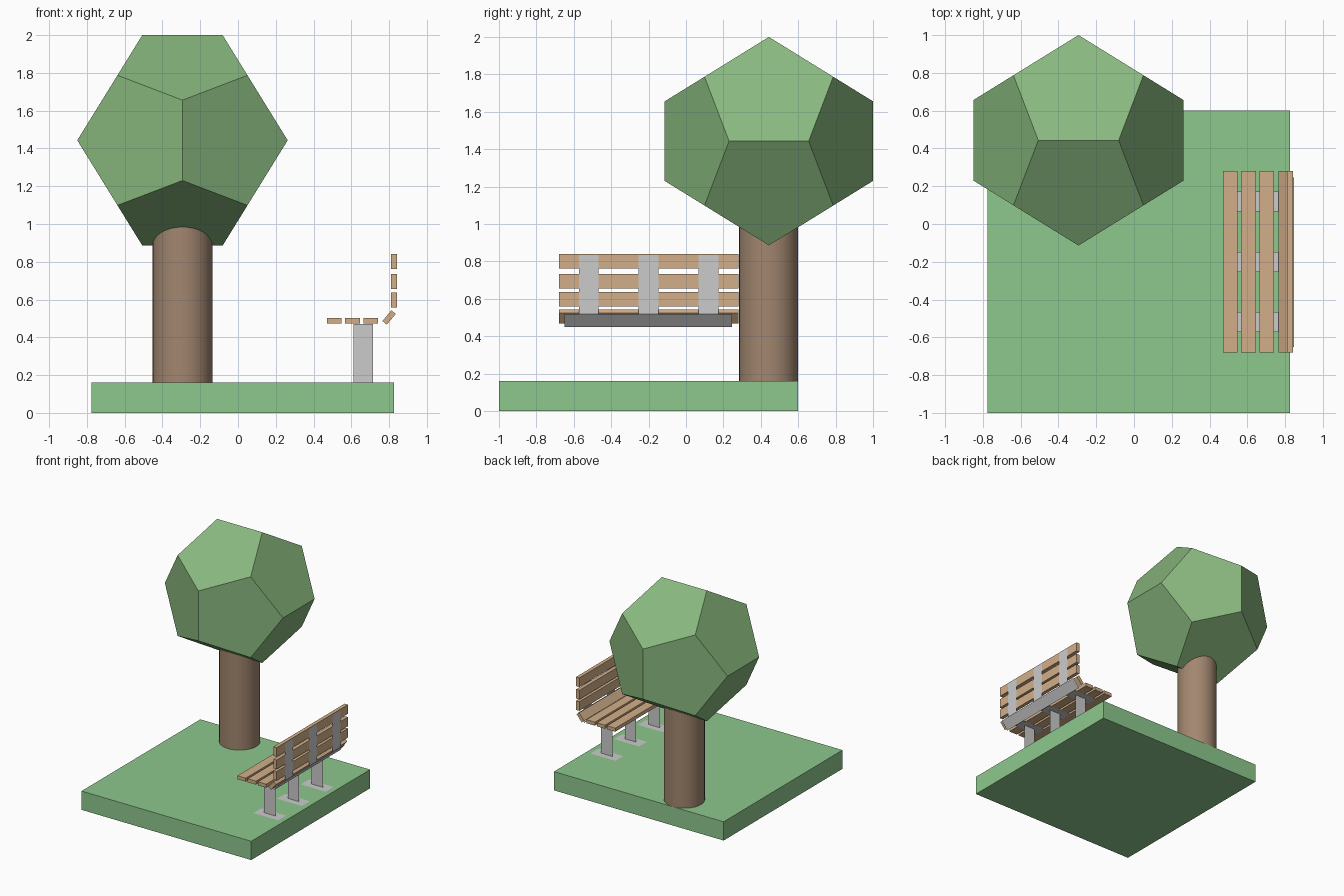
import bpy, bmesh, math
from mathutils import Vector

if "Cube" in bpy.data.objects:
    bpy.data.objects.remove(bpy.data.objects["Cube"])


def material(name, rgb):
    m = bpy.data.materials.new(name)
    m.diffuse_color = (*rgb, 1)
    m.use_nodes = True
    m.node_tree.nodes["Principled BSDF"].inputs["Base Color"].default_value = m.diffuse_color
    return m


GRASS = material("grass", (0.27, 0.58, 0.27))
LEAF = material("leaf", (0.25, 0.48, 0.21))
BARK = material("bark", (0.36, 0.24, 0.16))
WOOD = material("wood", (0.65, 0.43, 0.25))


def finish(name, bm, mat=None):
    me = bpy.data.meshes.new(name)
    bm.to_mesh(me)
    bm.free()
    ob = bpy.data.objects.new(name, me)
    bpy.context.collection.objects.link(ob)
    if mat:
        me.materials.append(mat)
    return ob


def box(name, lo, hi, mat=None):
    lo, hi = Vector(lo), Vector(hi)
    bm = bmesh.new()
    bmesh.ops.create_cube(bm, size=1)
    for v in bm.verts:
        v.co = Vector(a * b for a, b in zip(v.co, hi - lo))
    ob = finish(name, bm, mat)
    ob.location = (lo + hi) / 2
    return ob


def sheet(name, corners):
    bm = bmesh.new()
    bm.faces.new([bm.verts.new(c) for c in corners])
    return finish(name, bm)


# Lawn slab
box("lawn", (-0.775, -1, 0), (0.825, 0.6, 0.16), GRASS)

# Tree trunk
TX, TY = -0.294, 0.442
bpy.ops.mesh.primitive_cylinder_add(vertices=32, radius=0.158, depth=0.84, location=(TX, TY, 0.58))
trunk = bpy.context.object
trunk.name = "trunk"
trunk.data.materials.append(BARK)
bpy.ops.object.shade_smooth_by_angle(angle=math.radians(30))

# Dodecahedron foliage: hull of its corner points, coplanar triangles merged
phi = (1 + math.sqrt(5)) / 2
bm = bmesh.new()
signs = (-1, 1)
points = [(a, b, c) for a in signs for b in signs for c in signs]
for a in signs:
    for b in signs:
        p, q = a / phi, b * phi
        points += [(p, 0, q), (0, q, p), (q, p, 0)]
for p in points:
    bm.verts.new(Vector(p) * 0.557 / phi)
bmesh.ops.convex_hull(bm, input=bm.verts)
bmesh.ops.dissolve_limit(bm, angle_limit=math.radians(2), verts=bm.verts, edges=bm.edges)
bmesh.ops.recalc_face_normals(bm, faces=bm.faces)
foliage = finish("foliage", bm, LEAF)
foliage.location = (TX, 0.443, 1.443)

# Bench slats
Y0, Y1 = -0.68, 0.28
for i in range(3):
    x = 0.471 + i * 0.0965
    box(f"seat_slat_{i + 1}", (x, Y0, 0.472), (x + 0.078, Y1, 0.502), WOOD)
for i, z in enumerate((0.559, 0.656, 0.762)):
    box(f"back_slat_{i + 1}", (0.81, Y0, z), (0.841, Y1, z + 0.078), WOOD)
corner = box("corner_slat", (0.764, Y0, 0.489), (0.838, Y1, 0.519), WOOD)
corner.location = (0.8, -0.2, 0.505)
corner.rotation_euler.y = math.radians(-50)

# Thin metal frame: three legs with foot plates, seat straps and back straps
XB = 0.846
for i, y in enumerate((-0.52, -0.2, 0.12)):
    a, b = y - 0.053, y + 0.053
    sheet(f"leg_{i + 1}", [(0.611, y, 0.16), (0.716, y, 0.16), (0.716, y, 0.47), (0.611, y, 0.47)])
    for name, z in (("foot_plate", 0.163), ("seat_strap", 0.469)):
        sheet(f"{name}_{i + 1}", [(0.545, a, z), (0.78, a, z), (0.78, b, z), (0.545, b, z)])
    sheet(f"back_strap_{i + 1}", [(XB, a, 0.52), (XB, b, 0.52), (XB, b, 0.835), (XB, a, 0.835)])

# Slanted rail behind the corner slat
sheet("rear_rail", [(0.788, -0.65, 0.45), (0.788, 0.245, 0.45), (XB, 0.245, 0.52), (XB, -0.65, 0.52)])
